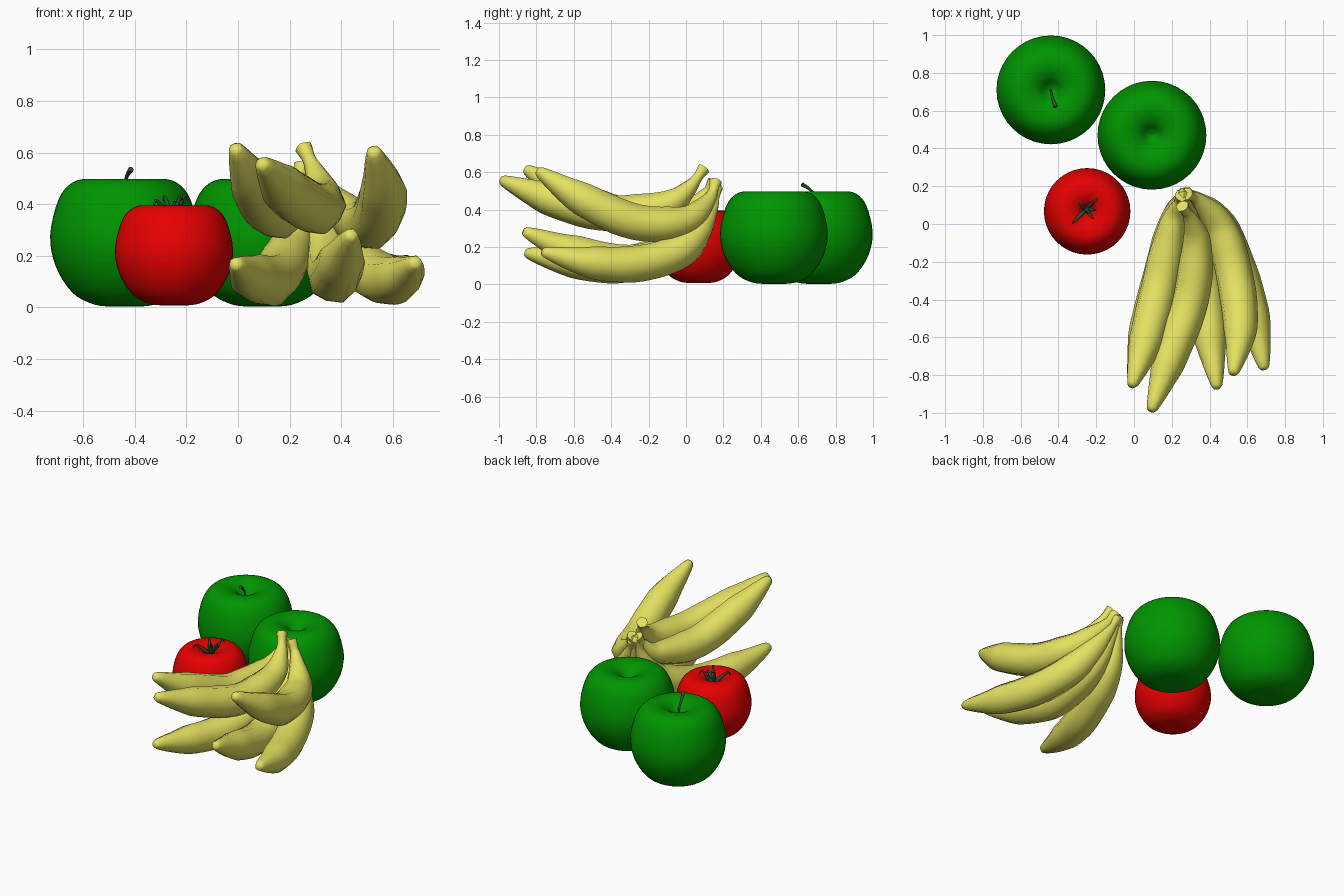
import bpy, bmesh, math
from mathutils import Vector

if "Cube" in bpy.data.objects:
    bpy.data.objects.remove(bpy.data.objects["Cube"])


def material(name, rgb):
    m = bpy.data.materials.new(name)
    m.diffuse_color = (*rgb, 1)
    m.use_nodes = True
    m.node_tree.nodes["Principled BSDF"].inputs["Base Color"].default_value = m.diffuse_color
    return m


GREEN = material("apple green", (0.0, 0.3, 0.0))
RED = material("tomato red", (0.8, 0.0, 0.0))
YELLOW = material("banana yellow", (0.78, 0.76, 0.12))
STEM = material("stem dark green", (0.03, 0.08, 0.03))


def spline(pts, n):
    """Catmull-Rom curve through the points, n samples per span."""
    p = [Vector(q) for q in pts]
    p = [2 * p[0] - p[1]] + p + [2 * p[-1] - p[-2]]
    out = []
    for i in range(1, len(p) - 2):
        a, b, c, d = p[i - 1:i + 3]
        for k in range(n):
            t = k / n
            out.append(0.5 * (2 * b + (c - a) * t + (2 * a - 5 * b + 4 * c - d) * t * t
                              + (3 * b - a - 3 * c + d) * t ** 3))
    return out + [p[-2]]


def finish(bm, name, mat, angle=40):
    bmesh.ops.recalc_face_normals(bm, faces=bm.faces)
    me = bpy.data.meshes.new(name)
    bm.to_mesh(me)
    bm.free()
    ob = bpy.data.objects.new(name, me)
    bpy.context.collection.objects.link(ob)
    me.materials.append(mat)
    bpy.ops.object.select_all(action='DESELECT')
    ob.select_set(True)
    bpy.context.view_layer.objects.active = ob
    bpy.ops.object.shade_smooth_by_angle(angle=math.radians(angle))
    return ob


def bridge(bm, rings):
    for r0, r1 in zip(rings, rings[1:]):
        n = len(r0)
        for i in range(n):
            bm.faces.new((r0[i], r0[(i + 1) % n], r1[(i + 1) % n], r1[i]))


def tube(name, pts, radii, mat, sides=10, ridge=0.0, n=6, angle=65):
    """Swept tube; radii is a list of (position along path, radius)."""
    path = spline(pts, n)
    path.insert(1, path[0].lerp(path[1], 0.3))      # extra ring to round the tip
    dist = [0]
    for a, b in zip(path, path[1:]):
        dist.append(dist[-1] + (b - a).length)
    bm = bmesh.new()
    rings = []
    for i, p in enumerate(path):
        t = dist[i] / dist[-1]
        r = radii[-1][1]
        for (t0, r0), (t1, r1) in zip(radii, radii[1:]):
            if t0 <= t <= t1:
                r = r0 + (r1 - r0) * (t - t0) / (t1 - t0)
                break
        d = (path[min(i + 1, len(path) - 1)] - path[max(i - 1, 0)]).normalized()
        side = d.cross(Vector((0, 0, 1))).normalized()
        up = side.cross(d)
        ring = []
        for k in range(sides):
            a = math.tau * k / sides
            rr = r * (1 + ridge * math.cos(5 * a))
            ring.append(bm.verts.new(p + side * rr * math.cos(a) + up * rr * math.sin(a)))
        rings.append(ring)
    bridge(bm, rings)
    bm.faces.new(rings[0])
    bm.faces.new(rings[-1])
    return finish(bm, name, mat, angle)


def round_fruit(name, centre, profile, mat, sides=40):
    """Lathe a profile that starts and ends on the axis."""
    prof = spline([(r, 0, z) for r, z in profile], 4)
    bm = bmesh.new()
    rings = [[bm.verts.new((centre[0] + p.x * math.cos(math.tau * k / sides),
                            centre[1] + p.x * math.sin(math.tau * k / sides), p.z))
              for k in range(sides)] for p in prof[1:-1]]
    bridge(bm, rings)
    for ring, p in ((rings[0], prof[0]), (rings[-1], prof[-1])):
        c = bm.verts.new((centre[0], centre[1], p.z))
        for k in range(sides):
            bm.faces.new((ring[k], ring[(k + 1) % sides], c))
    return finish(bm, name, mat, 60)


# Apples
apple = [(0, 0.42), (0.03, 0.437), (0.07, 0.475), (0.13, 0.497), (0.2, 0.485), (0.255, 0.42),
         (0.288, 0.28), (0.267, 0.16), (0.205, 0.06), (0.13, 0.015), (0.06, 0.003), (0, 0.005)]
round_fruit("apple_back", (-0.44, 0.71), apple, GREEN)
round_fruit("apple_middle", (0.095, 0.47), apple, GREEN)
tube("apple_stem", [(-0.44, 0.71, 0.41), (-0.438, 0.695, 0.47), (-0.43, 0.66, 0.51), (-0.415, 0.62, 0.535)],
     [(0, 0.006), (0.6, 0.007), (1, 0.012)], STEM, sides=6, n=3)

# Tomato
tomato = [(r * 0.795, 0.005 + z * 0.785) for r, z in apple]
round_fruit("tomato", (-0.248, 0.067), tomato, RED)

# Tomato calyx: a short stalk and leaves that arch out over the shoulder
tx, ty = -0.255, 0.075
tube("tomato_stalk", [(tx, ty, 0.33), (tx + 0.005, ty, 0.37), (tx + 0.015, ty - 0.01, 0.41)],
     [(0, 0.014), (1, 0.01)], STEM, sides=6, n=3)
for i, (deg, reach, lift) in enumerate([(45, 0.085, 0.435), (135, 0.05, 0.43), (225, 0.1, 0.415),
                                        (310, 0.06, 0.435), (0, 0.05, 0.42)]):
    c, s = math.cos(math.radians(deg)), math.sin(math.radians(deg))
    tube(f"calyx_leaf_{i + 1}",
         [(tx + c * r * reach, ty + s * r * reach, z) for r, z in
          ((0.0, 0.345), (0.35, 0.375), (0.7, lift - 0.012), (0.9, lift), (1, lift - 0.02))],
         [(0, 0.009), (0.4, 0.011), (1, 0.003)], STEM, sides=6, n=3)

# Bananas, each from blossom tip to stalk
bananas = {
    "banana_upper_left": [(-0.012, -0.86, 0.62), (0.06, -0.62, 0.48), (0.14, -0.3, 0.365),
                          (0.2, 0.0, 0.4), (0.235, 0.11, 0.49), (0.25, 0.15, 0.55)],
    "banana_upper_middle": [(0.09, -0.99, 0.56), (0.19, -0.7, 0.45), (0.295, -0.4, 0.38),
                            (0.33, -0.12, 0.42), (0.305, 0.01, 0.51), (0.255, 0.095, 0.62)],
    "banana_upper_right": [(0.525, -0.795, 0.61), (0.56, -0.55, 0.455), (0.53, -0.28, 0.335),
                           (0.455, -0.02, 0.335), (0.345, 0.12, 0.45), (0.28, 0.16, 0.55)],
    "banana_lower_left": [(-0.01, -0.86, 0.17), (0.05, -0.6, 0.12), (0.135, -0.3, 0.11),
                          (0.205, -0.01, 0.23), (0.24, 0.12, 0.42), (0.25, 0.15, 0.53)],
    "banana_lower_middle": [(0.44, -0.87, 0.285), (0.4, -0.6, 0.175), (0.37, -0.3, 0.115),
                            (0.345, -0.01, 0.21), (0.29, 0.125, 0.41), (0.26, 0.16, 0.53)],
    "banana_lower_right": [(0.69, -0.77, 0.175), (0.635, -0.52, 0.118), (0.55, -0.25, 0.113),
                           (0.45, -0.01, 0.2), (0.33, 0.13, 0.4), (0.275, 0.165, 0.52)],
}
girth = [(0, 0.018), (0.014, 0.031), (0.07, 0.048), (0.23, 0.09), (0.4, 0.099), (0.65, 0.095),
         (0.8, 0.07), (0.89, 0.042), (0.95, 0.025), (1, 0.034)]
for name, pts in bananas.items():
    tube(name, pts, girth, YELLOW, sides=10, ridge=0.04)

# Ragged crown joining the stalks
tube("banana_crown", [(0.225, 0.15, 0.52), (0.26, 0.155, 0.525), (0.295, 0.15, 0.51)],
     [(0, 0.018), (0.5, 0.036), (1, 0.02)], YELLOW, sides=6, n=3, angle=30)
